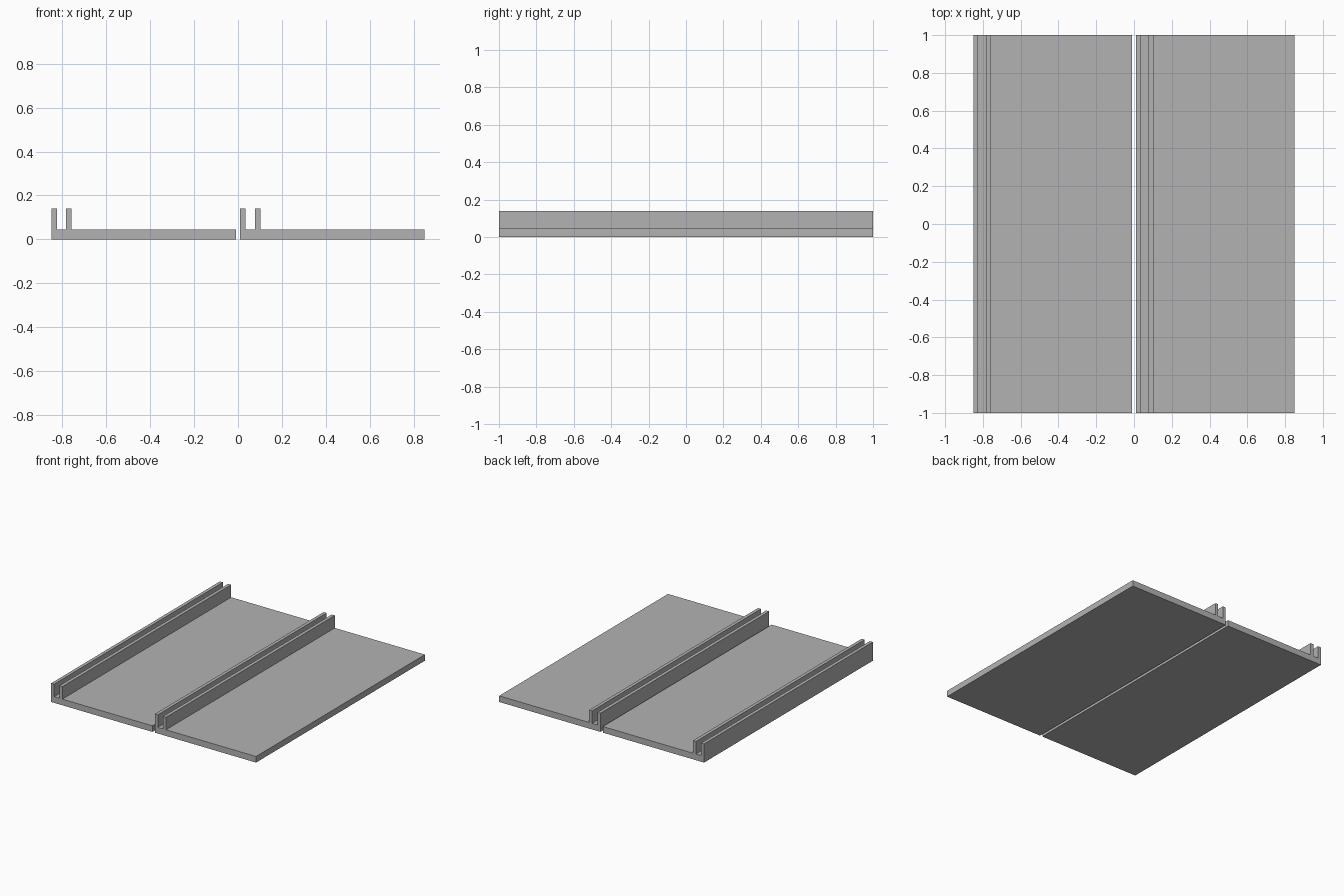
import bpy
import bmesh

if "Cube" in bpy.data.objects:
    bpy.data.objects.remove(bpy.data.objects["Cube"])

WIDTH, HALF_LEN = 0.84, 1.0
BASE_Z, TOP_Z = 0.046, 0.14
RIB = 0.025          # rib thickness
RIB2 = 0.068         # offset of the inner rib

grey = bpy.data.materials.new("plain grey")
grey.diffuse_color = (0.45, 0.45, 0.45, 1)
grey.use_nodes = True
grey.node_tree.nodes["Principled BSDF"].inputs["Base Color"].default_value = grey.diffuse_color

# Cross-section of one panel: flat plate with two upright ribs at its left edge
PROFILE = [
    (0, 0), (WIDTH, 0), (WIDTH, BASE_Z),
    (RIB2 + RIB, BASE_Z), (RIB2 + RIB, TOP_Z), (RIB2, TOP_Z), (RIB2, BASE_Z),
    (RIB, BASE_Z), (RIB, TOP_Z), (0, TOP_Z),
]


def extruded_panel(name, x0):
    """Extrude the cross-section along y, starting at x0."""
    bm = bmesh.new()
    face = bm.faces.new([bm.verts.new((x0 + x, -HALF_LEN, z)) for x, z in PROFILE])
    ext = bmesh.ops.extrude_face_region(bm, geom=[face], use_keep_orig=True)
    moved = [v for v in ext["geom"] if isinstance(v, bmesh.types.BMVert)]
    bmesh.ops.translate(bm, verts=moved, vec=(0, 2 * HALF_LEN, 0))
    bmesh.ops.recalc_face_normals(bm, faces=bm.faces)
    mesh = bpy.data.meshes.new(name)
    bm.to_mesh(mesh)
    bm.free()
    mesh.materials.append(grey)
    bpy.context.collection.objects.link(bpy.data.objects.new(name, mesh))


# Two identical panels with a narrow gap between them
extruded_panel("left_channel_panel", -0.85)
extruded_panel("right_channel_panel", 0.01)
